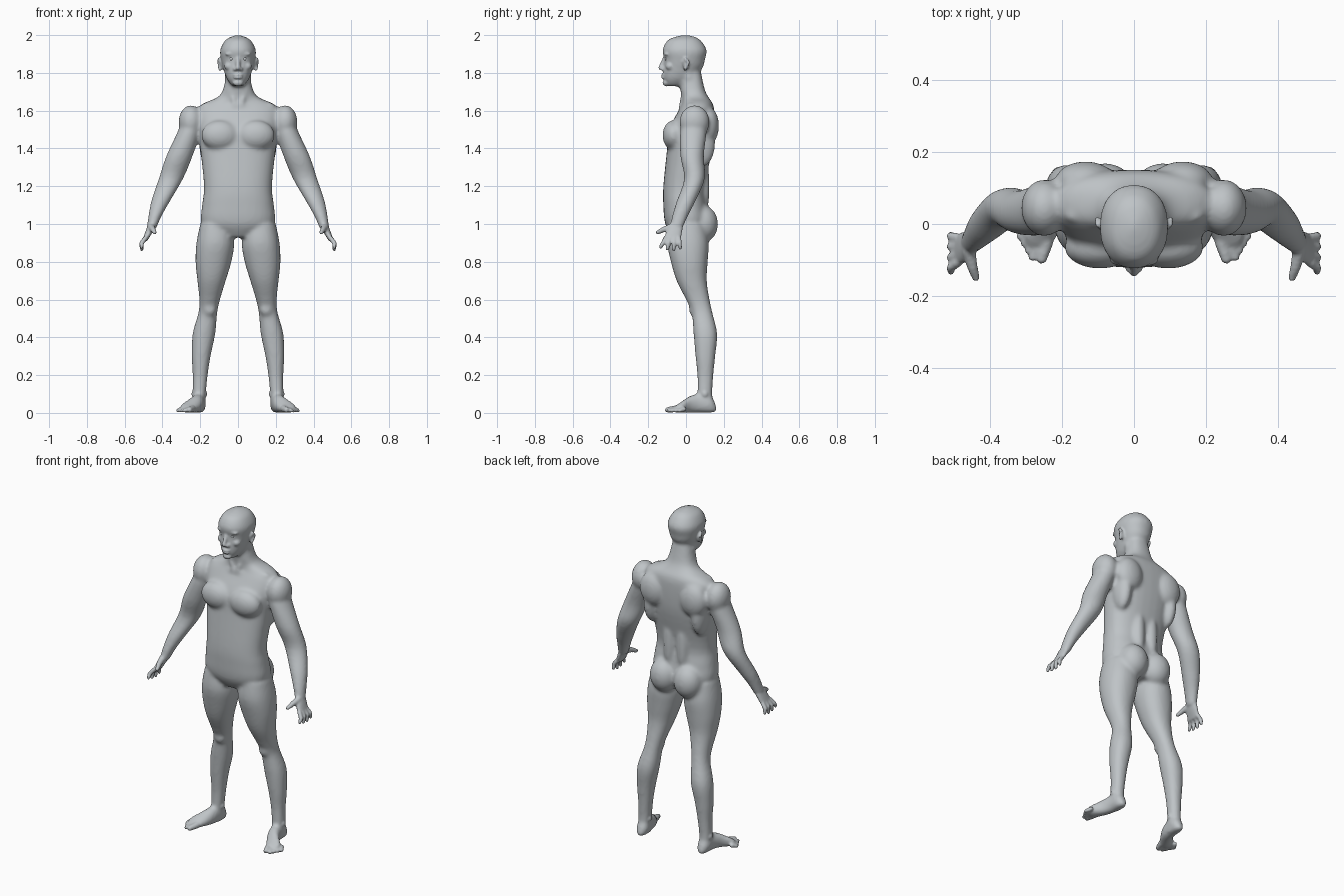
import bpy, bmesh, math
from mathutils import Matrix, Vector

default_cube = bpy.data.objects.get("Cube")
if default_cube:
    bpy.data.objects.remove(default_cube, do_unlink=True)

LEFT, RIGHT = 1, -1
BOTH_SIDES, MIDDLE = (LEFT, RIGHT), (LEFT,)

skin = bpy.data.materials.new("grey clay")
skin.use_nodes = True
skin.diffuse_color = (.52, .55, .57, 1)
skin.node_tree.nodes["Principled BSDF"].inputs["Base Color"].default_value = skin.diffuse_color


def spline(before, start, end, after, t):
    """Catmull-Rom blend of four section rows."""
    before, start, end, after = (Vector(row) for row in (before, start, end, after))
    leave, arrive = (end - before) / 2, (after - start) / 2
    bend = 3 * (end - start) - 2 * leave - arrive
    twist = 2 * (start - end) + leave + arrive
    return start + t * (leave + t * (bend + t * twist))


def smooth_rows(rows, steps=4):
    padded = [rows[0], *rows, rows[-1]]
    smoothed = []
    for quad in zip(padded, padded[1:], padded[2:], padded[3:]):
        smoothed += [spline(*quad, step / steps) for step in range(steps)]
    return smoothed + [Vector(rows[-1])]


def rounded(angle_part, power):
    return math.copysign(abs(angle_part) ** (2 / power), angle_part)


def loft(bm, rows, sides=BOTH_SIDES, along_y=False, power=2.2, count=32):
    """Each row is station, centre x, half width, low edge, high edge."""
    for side in sides:
        rings = []
        for station, centre, half, low, high in smooth_rows(rows):
            ring = []
            for k in range(count):
                angle = math.tau * k / count
                x = side * (centre + half * rounded(math.cos(angle), power))
                across = (low + high) / 2 + (high - low) / 2 * rounded(math.sin(angle), power)
                place = (x, station, across) if along_y else (x, across, station)
                ring.append(bm.verts.new(place))
            rings.append(ring)
        for lower, upper in zip(rings, rings[1:]):
            for k in range(count):
                bm.faces.new((lower[k - 1], lower[k], upper[k], upper[k - 1]))
        bm.faces.new(rings[0][::-1])
        bm.faces.new(rings[-1])


def blob(bm, centre, radii, sides=BOTH_SIDES, detail=3):
    x, y, z = centre
    for side in sides:
        matrix = Matrix.Translation((side * x, y, z)) @ Matrix.Diagonal((*radii, 1))
        bmesh.ops.create_icosphere(bm, subdivisions=detail, radius=1, matrix=matrix)


def chain(bm, start, end, start_radius, end_radius, sides=BOTH_SIDES):
    """Tapered tube with round ends."""
    for centre, radius in ((start, start_radius), (end, end_radius)):
        blob(bm, centre, (radius, radius, radius), sides, detail=2)
    for side in sides:
        mirror = Vector((side, 1, 1))
        a, b = Vector(start) * mirror, Vector(end) * mirror
        turn = (b - a).to_track_quat('Z', 'Y').to_matrix().to_4x4()
        bmesh.ops.create_cone(bm, cap_ends=True, segments=12, depth=(b - a).length,
                              radius1=start_radius, radius2=end_radius,
                              matrix=Matrix.Translation((a + b) / 2) @ turn)


def mix(a, b, t):
    return a + (b - a) * t


def fuse(bm, voxel, repeats):
    """Merge overlapping volumes into one soft skin and return its mesh."""
    raw = bpy.data.meshes.new("parts")
    bm.to_mesh(raw)
    bm.free()
    parts = bpy.data.objects.new("parts", raw)
    remesh = parts.modifiers.new("Fuse", 'REMESH')
    remesh.mode = 'VOXEL'
    remesh.voxel_size = voxel
    soften = parts.modifiers.new("Soften", 'SMOOTH')
    soften.factor = .5
    soften.iterations = repeats
    bpy.context.scene.collection.objects.link(parts)
    graph = bpy.context.evaluated_depsgraph_get()
    mesh = bpy.data.meshes.new_from_object(parts.evaluated_get(graph))
    bpy.data.objects.remove(parts, do_unlink=True)
    bpy.data.meshes.remove(raw)
    return mesh


def finish(mesh, name):
    mesh.name = name
    mesh.materials.clear()
    mesh.materials.append(skin)
    mesh.shade_smooth()
    bpy.context.scene.collection.objects.link(bpy.data.objects.new(name, mesh))


# Large forms, fused first so that they blend softly
core = bmesh.new()
torso_and_neck = [
    (.93, 0, .09, -.07, .09), (1, 0, .19, -.11, .12), (1.1, 0, .19, -.12, .11),
    (1.2, 0, .18, -.12, .1), (1.4, 0, .2, -.1, .14), (1.5, 0, .21, -.09, .15),
    (1.6, 0, .22, -.04, .15), (1.64, 0, .18, -.02, .14), (1.67, 0, .11, -.02, .12),
    (1.71, 0, .08, -.03, .1), (1.8, 0, .06, -.03, .08)]
skull = [
    (1.73, 0, .03, -.1, -.03), (1.77, 0, .06, -.12, .04), (1.83, 0, .08, -.12, .09),
    (1.87, 0, .09, -.115, .1), (1.92, 0, .095, -.125, .11), (1.97, 0, .07, -.1, .08),
    (1.99, 0, .04, -.06, .05), (2, 0, .01, -.02, .01)]
leg = [
    (1, .12, .08, -.09, .1), (.9, .12, .1, -.1, .12), (.8, .13, .095, -.08, .115),
    (.7, .14, .075, -.05, .11), (.6, .15, .055, 0, .125), (.53, .16, .05, .03, .14),
    (.42, .18, .06, .04, .165), (.3, .195, .05, .05, .155), (.2, .2, .04, .06, .145),
    (.1, .205, .035, .06, .14), (.01, .205, .03, .06, .15)]
foot = [
    (.16, .205, .015, 0, .04), (.13, .205, .035, 0, .09), (.07, .21, .035, 0, .1),
    (.02, .225, .04, 0, .09), (-.03, .26, .05, 0, .055), (-.07, .265, .03, 0, .03)]
arm = [
    (1.6, .24, .04, 0, .1), (1.5, .255, .06, -.03, .11), (1.36, .31, .07, -.03, .095),
    (1.24, .355, .065, -.01, .1), (1.12, .41, .05, -.05, .05),
    (1.04, .44, .035, -.075, .01), (.97, .46, .025, -.09, -.02)]
loft(core, torso_and_neck, MIDDLE, power=2.4)
loft(core, skull, MIDDLE)
loft(core, leg)
loft(core, foot, along_y=True)
loft(core, arm, power=2)

# Muscle masses
chest = ((.095, -.065, 1.47), (.1, .06, .08))
shoulder_cap = ((.25, .045, 1.54), (.065, .08, .09))
side_of_back = ((.16, .085, 1.43), (.045, .07, .13))
shoulder_blade = ((.135, .12, 1.52), (.085, .055, .1))
lower_back = ((.045, .08, 1.2), (.04, .045, .2))
buttock = ((.08, .09, 1), (.085, .08, .1))
kneecap = ((.15, .04, .55), (.035, .025, .04))
for muscle in (chest, shoulder_cap, side_of_back, shoulder_blade, lower_back, buttock, kneecap):
    blob(core, *muscle)

# Collar bones and neck tendons
chain(core, (.02, -.025, 1.62), (.18, .02, 1.63), .012, .012)
chain(core, (.015, -.03, 1.63), (.06, .015, 1.78), .012, .014)
core_mesh = fuse(core, voxel=.01, repeats=8)

# Palms and thumbs
body = bmesh.new()
palm = [(1.01, .45, .022, -.08, -.015), (.96, .47, .02, -.105, -.02), (.91, .495, .013, -.12, -.03)]
loft(body, palm)
thumb_knuckle = (.45, -.12, .97)
chain(body, (.46, -.075, .985), thumb_knuckle, .019, .015)
chain(body, thumb_knuckle, (.44, -.15, .955), .015, .011)

# Fingers fan out from index to little, the middle ones longest
for finger in range(4):
    t = finger / 3
    base_y, tip_y = mix(-.108, -.038, t), mix(-.134, -.03, t)
    tip_z = .885 - .02 * math.sin(math.pi * mix(.1, .8, t))
    knuckle = (.51, mix(base_y, tip_y, .5), .9)
    chain(body, (.49, base_y, .925), knuckle, .0125, .012)
    chain(body, knuckle, (.51, tip_y, tip_z), .012, .01)

# Toes, the big one first, then a fan of four
chain(body, (.243, -.05, .022), (.257, -.097, .016), .019, .015)
for toe in range(4):
    t = toe / 3
    base = Vector((.264, -.055, .02)).lerp((.302, -.01, .02), t)
    tip = Vector((.283, -.094, .012)).lerp((.317, -.034, .012), t)
    chain(body, base, tip, .013, .011)

# Ankle bones
for ankle_x in (.175, .235):
    blob(body, (ankle_x, .1, .1), (.012, .017, .018))

# Nose, brows and cheeks
chain(body, (0, -.112, 1.88), (0, -.134, 1.827), .01, .013, MIDDLE)
blob(body, (.014, -.122, 1.82), (.012, .013, .01))
blob(body, (.036, -.1, 1.9), (.032, .018, .01))
blob(body, (.048, -.083, 1.835), (.025, .025, .022))

# Eyelids
for lid_z in (1.865, 1.885):
    chain(body, (.022, -.108, lid_z), (.046, -.1, lid_z), .005, .005)

# Lips and chin
for lip_z in (1.775, 1.79):
    blob(body, (0, -.119, lip_z), (.025, .013, .006), MIDDLE)
blob(body, (0, -.104, 1.747), (.028, .02, .018), MIDDLE)

# Ears: bowl and rim
ear_top, ear_back = (.102, -.002, 1.875), (.104, .014, 1.855)
blob(body, (.088, 0, 1.848), (.012, .016, .03))
chain(body, (.09, -.012, 1.85), ear_top, .007, .007)
chain(body, ear_top, ear_back, .007, .007)
chain(body, ear_back, (.096, -.006, 1.817), .007, .008)

# Fine forms join the soft core
body.from_mesh(core_mesh)
bpy.data.meshes.remove(core_mesh)
finish(fuse(body, voxel=.0065, repeats=2), "body")

# Eyeballs
for side, name in ((LEFT, "left_eye"), (RIGHT, "right_eye")):
    eye = bmesh.new()
    blob(eye, (.034, -.1, 1.875), (.012, .012, .012), (side,))
    eye_mesh = bpy.data.meshes.new(name)
    eye.to_mesh(eye_mesh)
    eye.free()
    finish(eye_mesh, name)
